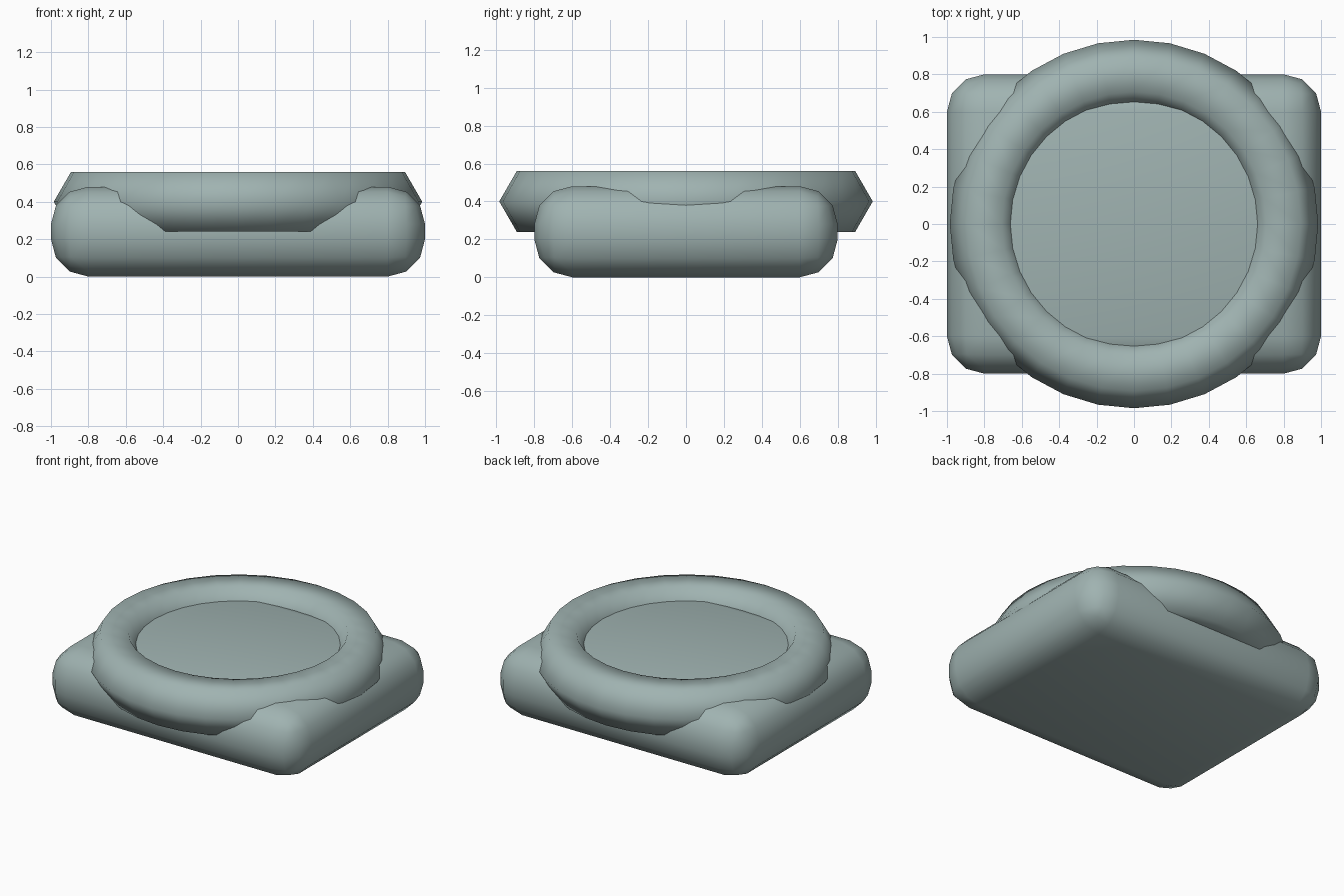
import bpy

cube = bpy.data.objects.get("Cube")
if cube:
    bpy.data.objects.remove(cube, do_unlink=True)

# Single grey-green colour
COLOUR = (0.35, 0.45, 0.44, 1)
mat = bpy.data.materials.new("grey_green")
mat.use_nodes = True
mat.diffuse_color = COLOUR
mat.node_tree.nodes["Principled BSDF"].inputs["Base Color"].default_value = COLOUR


def finish(name):
    """Name the active object, colour it and shade it smooth."""
    obj = bpy.context.object
    obj.name = name
    obj.data.materials.append(mat)
    bpy.ops.object.shade_smooth()
    return obj


# Rounded rectangular base slab
bpy.ops.mesh.primitive_cube_add(size=1, location=(0, 0, 0.24))
base = bpy.context.object
base.scale = (2, 1.6, 0.48)
bpy.ops.object.transform_apply(location=False, rotation=False, scale=True)
finish("base")
bevel = base.modifiers.new("rounding", "BEVEL")
bevel.width = 0.2
bevel.segments = 3

# Six-sided ring sunk into the top of the base
bpy.ops.mesh.primitive_torus_add(
    location=(0, 0, 0.4), major_radius=0.8, minor_radius=0.185,
    major_segments=32, minor_segments=6)
finish("ring")
